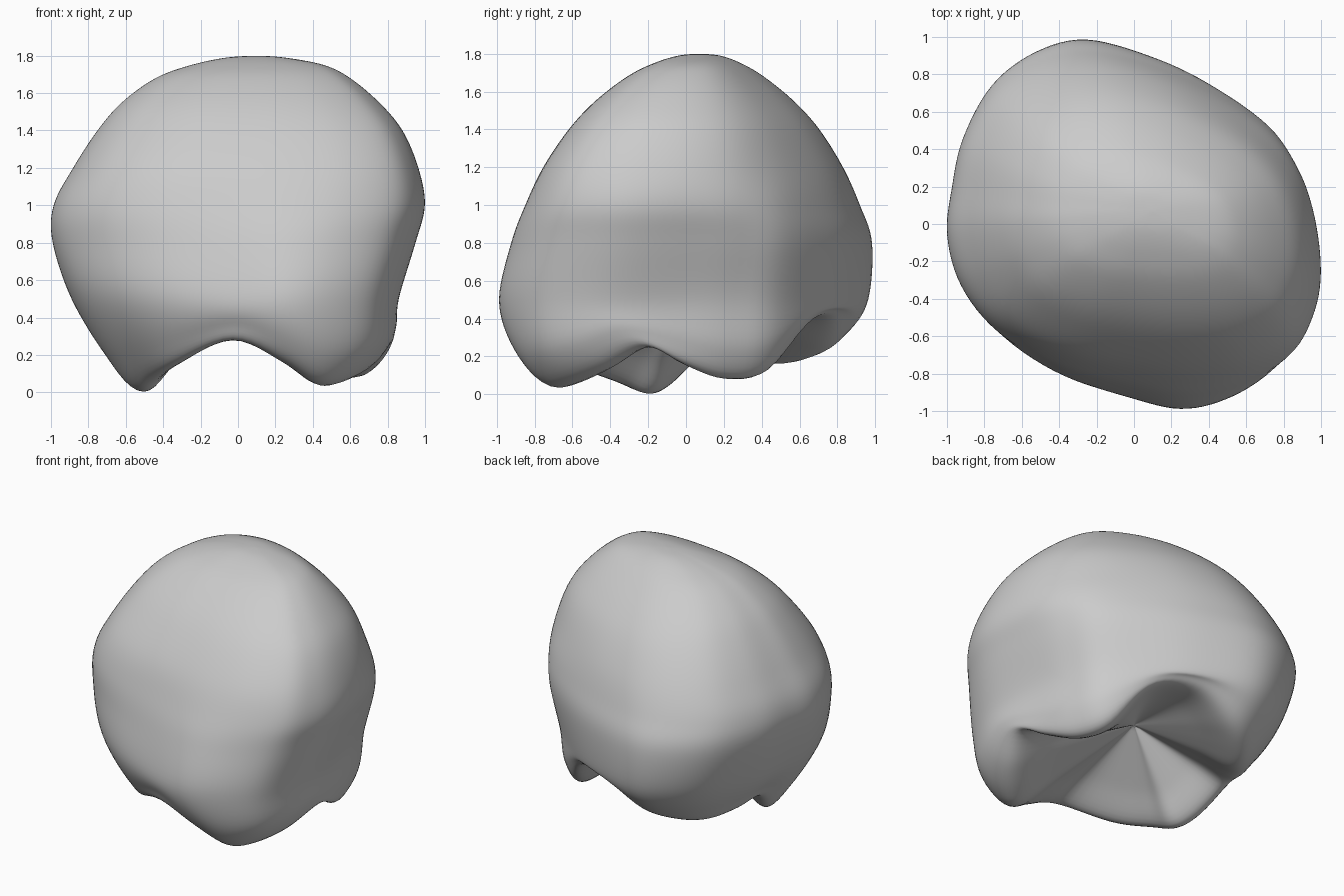
import bpy, bmesh
from mathutils import Vector

cube = bpy.data.objects.get("Cube")
if cube:
    bpy.data.objects.remove(cube)

SEGMENTS, STEPS = 120, 7
APEX, FOSSA = Vector((.1, .07, 1.8)), Vector((0, 0, .5))

# Plan outline of the lower body, counter-clockwise from the left side
LOWER = [(.96, 0), (.9, .27), (.78, .51), (.43, .76), (.1, .91), (-.25, 1),
         (-.52, .93), (-.75, .75), (-.91, .45), (-.97, .17), (-1, -.1), (-.92, -.38),
         (-.71, -.63), (-.4, -.82), (0, -.94), (.3, -1), (.57, -.95), (.82, -.81),
         (.95, -.6), (1, -.35)]

# Rounder plan outline of the dome above it
UPPER = [(.97, 0), (.87, .29), (.68, .54), (.4, .76), (.1, .92), (-.23, 1),
         (-.52, .95), (-.77, .77), (-.92, .47), (-.98, .17), (-1, -.1), (-.93, -.42),
         (-.76, -.7), (-.44, -.89), (-.05, -.97), (.3, -1), (.6, -.96), (.85, -.82),
         (.96, -.6), (1, -.33)]

# Height, then reach to right, left, front and back
LEVELS = [(1.79, -.06, .25, -.04, .18), (1.75, -.25, .46, -.17, .29), (1.68, -.44, .6, -.31, .41),
          (1.55, -.62, .755, -.48, .57), (1.4, -.75, .88, -.62, .705), (1.2, -.88, .965, -.755, .83),
          (1, -.985, 1, -.85, .92), (.8, -.99, .95, -.925, .985), (.5, -.89, .86, -.99, .965)]

# Biting edge below each outline point: cusps with notches between
RIM = [(.74, -.02, .16), (.64, .2, .08), (.54, .42, .12), (.36, .61, .38), (.08, .72, .4),
       (-.2, .72, .25), (-.38, .6, .18), (-.5, .46, .16), (-.6, .3, .2), (-.64, .12, .23),
       (-.56, -.08, .05), (-.5, -.2, 0), (-.45, -.35, .06), (-.32, -.58, .15), (-.03, -.8, .28),
       (.24, -.78, .16), (.42, -.7, .04), (.54, -.6, .05), (.68, -.42, .13), (.78, -.2, .25)]


def spline(points, t, closed=False):
    """Catmull-Rom curve through the points, one unit of t per point."""
    n = len(points)
    i = min(int(t), n - 1 if closed else n - 2)
    f = t - i
    pick = (lambda k: points[k % n]) if closed else (lambda k: points[max(0, min(n - 1, k))])
    a, b, c, d = (Vector(pick(i + k)) for k in (-1, 0, 1, 2))
    return b + (c - a) * f / 2 + (a * 2 - b * 5 + c * 4 - d) * f**2 / 2 + (b * 3 - a - c * 3 + d) * f**3 / 2


def column(k):
    """Profile from the crown top over the rim and in to the fossa."""
    t = k / SEGMENTS * len(RIM)
    low, high, rim = (spline(table, t, True) for table in (LOWER, UPPER, RIM))
    guide = [APEX]
    for z, x0, x1, y0, y1 in LEVELS:
        out = low.lerp(high, max(0, min(1, (z - .7) / .5)))
        guide.append(Vector(((x0 + x1 + (x1 - x0) * out.x) / 2, (y0 + y1 + (y1 - y0) * out.y) / 2, z)))
    # The flank is fuller towards the left side
    flank = rim.lerp(guide[-1], .64 + .16 * low.x)
    flank.z = rim.z + .36 * (guide[-1].z - rim.z)
    guide += [flank, rim, rim.lerp(FOSSA, .35), rim.lerp(FOSSA, .7), FOSSA]
    count = (len(guide) - 1) * STEPS
    return [spline(guide, j / STEPS) for j in range(1, count)]


# Crown: loft the columns into one closed skin
bm = bmesh.new()
columns = [[bm.verts.new(p) for p in column(k)] for k in range(SEGMENTS)]
apex = bm.verts.new(APEX)
fossa = bm.verts.new(FOSSA)
for k, a in enumerate(columns):
    b = columns[(k + 1) % SEGMENTS]
    bm.faces.new((apex, a[0], b[0]))
    bm.faces.new((fossa, b[-1], a[-1]))
    for j in range(len(a) - 1):
        bm.faces.new((a[j], a[j + 1], b[j + 1], b[j]))
bmesh.ops.recalc_face_normals(bm, faces=bm.faces)
mesh = bpy.data.meshes.new("crown")
bm.to_mesh(mesh)
bm.free()
crown = bpy.data.objects.new("crown", mesh)
bpy.context.collection.objects.link(crown)

# Soften the cusps and the rim
soften = crown.modifiers.new("soften", 'SMOOTH')
soften.factor, soften.iterations = .5, 4

# Plain grey finish
grey = bpy.data.materials.new("plain grey")
grey.use_nodes = True
colour = (.6, .6, .6, 1)
grey.diffuse_color = colour
grey.node_tree.nodes["Principled BSDF"].inputs["Base Color"].default_value = colour
mesh.materials.append(grey)

bpy.context.view_layer.objects.active = crown
crown.select_set(True)
bpy.ops.object.shade_smooth()
